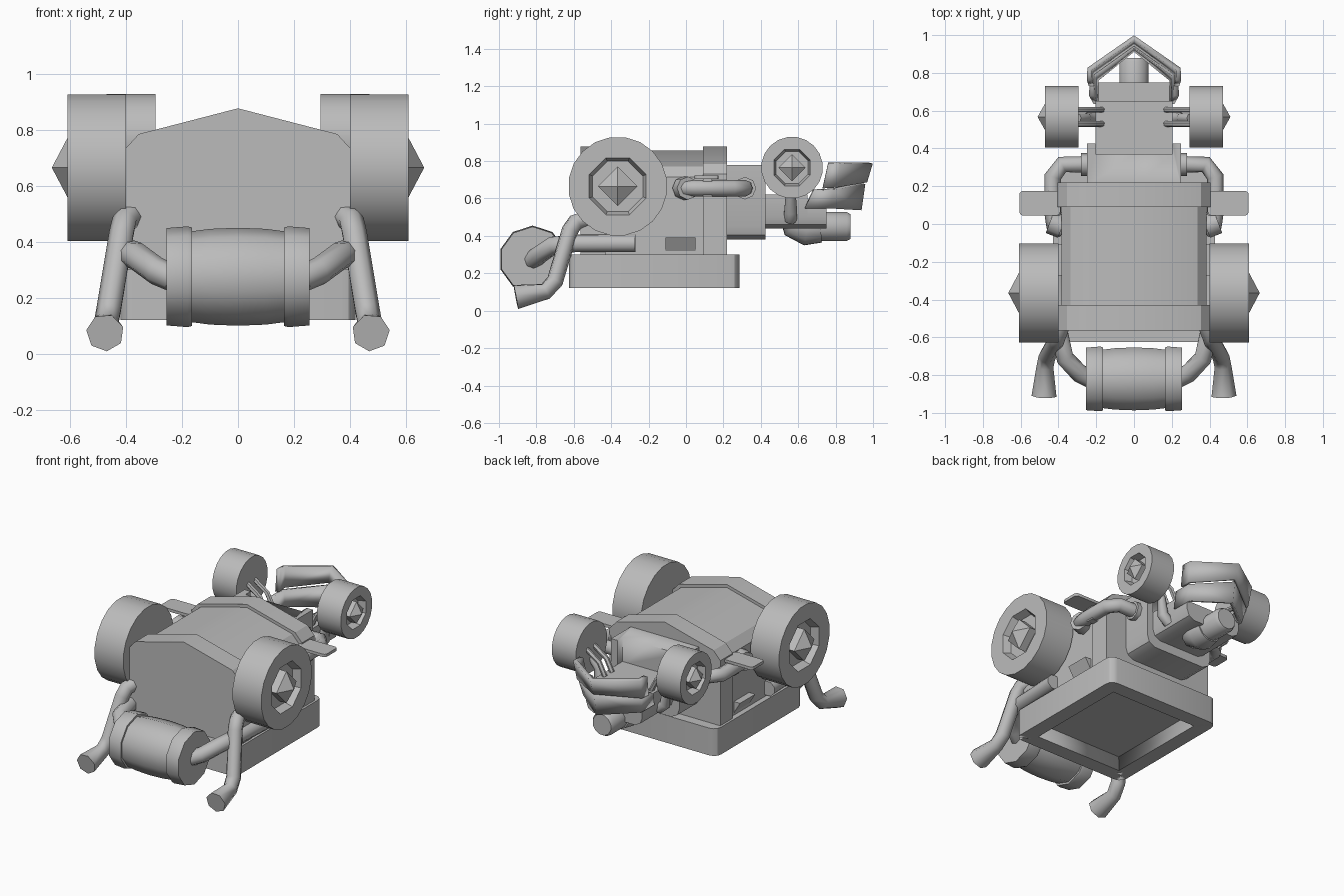
import bpy, bmesh, math
from mathutils import Vector

old = bpy.data.objects.get("Cube")
if old:
    bpy.data.objects.remove(old)

grey = bpy.data.materials.new("plain grey")
grey.use_nodes = True
grey.diffuse_color = (0.5, 0.5, 0.5, 1)
grey.node_tree.nodes["Principled BSDF"].inputs["Base Color"].default_value = (0.5, 0.5, 0.5, 1)


def finish(name, bm, angle=30, mirror=False):
    bmesh.ops.recalc_face_normals(bm, faces=bm.faces)
    me = bpy.data.meshes.new(name)
    bm.to_mesh(me)
    bm.free()
    me.materials.append(grey)
    ob = bpy.data.objects.new(name, me)
    bpy.context.collection.objects.link(ob)
    bpy.ops.object.select_all(action="DESELECT")
    ob.select_set(True)
    bpy.context.view_layer.objects.active = ob
    bpy.ops.object.shade_smooth_by_angle(angle=math.radians(angle))
    if mirror:
        ob.modifiers.new("Mirror", "MIRROR")
    return ob


def skin(bm, rings, caps=True):
    rows = [[bm.verts.new(p) for p in ring] for ring in rings]
    n = len(rows[0])
    for a, b in zip(rows, rows[1:]):
        for i in range(n):
            j = (i + 1) % n
            bm.faces.new((a[i], a[j], b[j], b[i]))
    if caps:
        bm.faces.new(rows[0])
        bm.faces.new(rows[-1])


def prism(name, half, y0, y1, angle=30):
    """Extrude a half outline (x, z), mirrored in x, along y."""
    outline = half + [(-x, z) for x, z in reversed(half) if x > 0]
    bm = bmesh.new()
    skin(bm, [[(x, y, z) for x, z in outline] for y in (y0, y1)])
    return finish(name, bm, angle)


def box(name, lo, hi, bevel=0, mirror=False):
    bm = bmesh.new()
    skin(bm, [[(lo[0], lo[1], z), (hi[0], lo[1], z), (hi[0], hi[1], z), (lo[0], hi[1], z)]
              for z in (lo[2], hi[2])])
    if bevel:
        edges = [e for e in bm.edges if abs(e.verts[0].co.z - e.verts[1].co.z) > 0.001]
        bmesh.ops.bevel(bm, geom=edges, offset=bevel, segments=3, affect="EDGES", profile=0.5)
    return finish(name, bm, 30, mirror)


def lathe(name, center, profile, sides, angle=30, mirror=False, turn=0.5):
    """Rings (x, radius) around an axis along x."""
    bm = bmesh.new()
    angles = [math.tau * (i + turn) / sides for i in range(sides)]
    skin(bm, [[(x, center[0] + r * math.cos(a), center[1] + r * math.sin(a)) for a in angles]
              for x, r in profile])
    return finish(name, bm, angle, mirror)


def tube(name, path, radii, sides=8, mirror=True):
    pts = [Vector(p) for p in path]
    if not isinstance(radii, list):
        radii = [radii] * len(pts)
    rings, prev = [], None
    for i, p in enumerate(pts):
        ahead = (pts[min(i + 1, len(pts) - 1)] - p).normalized()
        behind = (p - pts[max(i - 1, 0)]).normalized()
        t = (ahead + behind).normalized()
        if prev is None:
            u = t.orthogonal().normalized()
        else:
            u = prev.rotation_difference(t) @ u
        v = t.cross(u)
        prev = t
        rings.append([p + radii[i] * (u * math.cos(a) + v * math.sin(a))
                      for a in (math.tau * k / sides for k in range(sides))])
    bm = bmesh.new()
    skin(bm, rings)
    return finish(name, bm, 56, mirror)


# Base with a recessed underside
base = box("base", (-0.42, -0.625, 0.12), (0.42, 0.285, 0.3), 0.05)
bm = bmesh.new()
bm.from_mesh(base.data)
bm.normal_update()
bottom = min(bm.faces, key=lambda f: f.calc_center_median().z)
bmesh.ops.inset_region(bm, faces=[bottom], thickness=0.1, depth=0)
bmesh.ops.inset_region(bm, faces=[bottom], thickness=0.04, depth=-0.09)
bm.to_mesh(base.data)
bm.free()

# Arched hull with a raised band at each end
collar = [(0, 0.877), (0.355, 0.785), (0.405, 0.73), (0.405, 0.29)]
hull = [(0, 0.857), (0.335, 0.77), (0.385, 0.715), (0.385, 0.29)]
prism("hull", hull, -0.5, 0.15)
prism("front_band", collar, -0.565, -0.43)
prism("rear_band", collar, 0.09, 0.22)

# Rear cabin with a notch for the cockpit
cabin = prism("rear_cabin", [(0, 0.78), (0.25, 0.78), (0.25, 0.45), (0.235, 0.405), (0.19, 0.38)],
              0.2, 0.425)
notch = box("cockpit_notch", (-0.205, 0.37, 0.6), (0.205, 0.6, 1))
cut = cabin.modifiers.new("Notch", "BOOLEAN")
cut.object = notch
cut.operation = "DIFFERENCE"
bpy.context.view_layer.objects.active = cabin
bpy.ops.object.modifier_apply(modifier="Notch")
bpy.data.objects.remove(notch)
prism("cockpit_floor", [(0, 0.62), (0.205, 0.62), (0.205, 0.5), (0.19, 0.46), (0.15, 0.44)], 0.37, 0.65)
prism("cockpit_step", [(0, 0.56), (0.205, 0.56), (0.205, 0.5), (0.19, 0.46), (0.15, 0.44)], 0.64, 0.75)


# Pointed tail guard in two layers
def guard(name, levels):
    bm = bmesh.new()
    rows = []
    for end, shoulder, apex in levels:
        row = [end, shoulder, apex] + [(-p[0], p[1], p[2]) for p in (shoulder, end)]
        rows.append([bm.verts.new(p) for p in row])
    for i in range(4):
        bm.faces.new((rows[0][i], rows[0][i + 1], rows[1][i + 1], rows[1][i]))
    ob = finish(name, bm, 15)
    solid = ob.modifiers.new("Thickness", "SOLIDIFY")
    solid.thickness = 0.028
    solid.offset = 0


guard("upper_tail_guard", [[(0.235, 0.76, 0.79), (0.235, 0.82, 0.79), (0, 0.985, 0.79)],
                           [(0.225, 0.73, 0.655), (0.225, 0.795, 0.66), (0, 0.955, 0.69)]])
guard("lower_tail_guard", [[(0.225, 0.68, 0.645), (0.22, 0.785, 0.65), (0, 0.945, 0.68)],
                           [(0.2, 0.635, 0.55), (0.2, 0.765, 0.55), (0, 0.925, 0.54)]])


# Wheels with an octagonal hub recess and a pointed spike
def wheels(name, center, x0, x1, radius, hub, spike, tip):
    tyre = lathe(name, center, [(x0, radius), (x1, radius)], 20, 30)
    depth = 0.05
    cutter = lathe("hub_cutter", center, [(x1 - depth, hub * 0.88), (x1 + depth, hub * 1.12)], 8)
    mod = tyre.modifiers.new("Hub", "BOOLEAN")
    mod.object = cutter
    mod.operation = "DIFFERENCE"
    bpy.context.view_layer.objects.active = tyre
    bpy.ops.object.modifier_apply(modifier="Hub")
    bpy.data.objects.remove(cutter)
    tyre.modifiers.new("Mirror", "MIRROR")
    lathe(name + "_spike", center, [(x1 - depth - 0.01, spike), (x1, spike), (tip, 0.001)],
          4, 10, True, 0)


wheels("front_wheel", (-0.365, 0.665), 0.4, 0.61, 0.265, 0.165, 0.105, 0.665)
wheels("rear_wheel", (0.567, 0.765), 0.295, 0.47, 0.165, 0.105, 0.072, 0.51)
for y in (0.53, 0.605):
    tube("rear_axle_strut", [(0.17, y, 0.62), (0.21, y, 0.7), (0.31, y, 0.77)], 0.016, 6)
tube("rear_suspension", [(0.3, 0.56, 0.7), (0.25, 0.56, 0.64), (0.24, 0.56, 0.53), (0.19, 0.56, 0.49)],
     [0.026, 0.026, 0.035, 0.035])

# Front barrel with end bands
middle = (-0.82, 0.275)
lathe("barrel", middle, [(-0.2, 0.158), (-0.1, 0.171), (0, 0.175), (0.1, 0.171), (0.2, 0.158)], 10, 40)
lathe("barrel_end", middle, [(0.165, 0.176), (0.18, 0.18), (0.255, 0.174)], 10, 40, True)
tube("barrel_arm", [(0.23, -0.82, 0.27), (0.29, -0.79, 0.295), (0.365, -0.71, 0.35),
                    (0.395, -0.58, 0.36), (0.41, -0.27, 0.36)], 0.05)

# Flared front exhausts
tube("front_exhaust", [(0.37, -0.5, 0.5), (0.405, -0.59, 0.475), (0.415, -0.62, 0.43),
                       (0.46, -0.7, 0.16), (0.47, -0.75, 0.105), (0.475, -0.91, 0.075)],
     [0.046, 0.046, 0.046, 0.046, 0.046, 0.068], 7)

# Side pipes with flanges
tube("side_pipe", [(0.37, -0.03, 0.655), (0.425, 0.0, 0.655), (0.43, 0.06, 0.655), (0.43, 0.25, 0.655),
                   (0.38, 0.315, 0.655), (0.24, 0.315, 0.655)], 0.045)
tube("front_pipe_flange", [(0.38, -0.015, 0.655), (0.445, 0.01, 0.655)], 0.062)
tube("rear_pipe_flange", [(0.24, 0.315, 0.655), (0.28, 0.315, 0.655)], 0.06)

# Side steps on brackets
box("side_step", (0.39, 0.045, 0.703), (0.607, 0.175, 0.722), 0.02, True)
box("step_bracket", (0.4, 0.09, 0.61), (0.45, 0.14, 0.705), 0, True)

# Slanted side vents
bm = bmesh.new()
skin(bm, [[(0.37, y, 0.39), (0.43, y, 0.39), (0.388, y, 0.32), (0.37, y, 0.32)] for y in (-0.11, 0.05)])
finish("side_vent", bm, 10, True)

# Rear exhaust under the cockpit
tube("rear_exhaust_elbow", [(0, 0.58, 0.52), (0, 0.6, 0.47), (0, 0.65, 0.445), (0, 0.72, 0.45)],
     [0.085, 0.1, 0.1, 0.088], 12, False)
tube("rear_exhaust_tip", [(0, 0.7, 0.45), (0, 0.86, 0.45), (0, 0.88, 0.45)],
     [0.08, 0.08, 0.068], 12, False)
